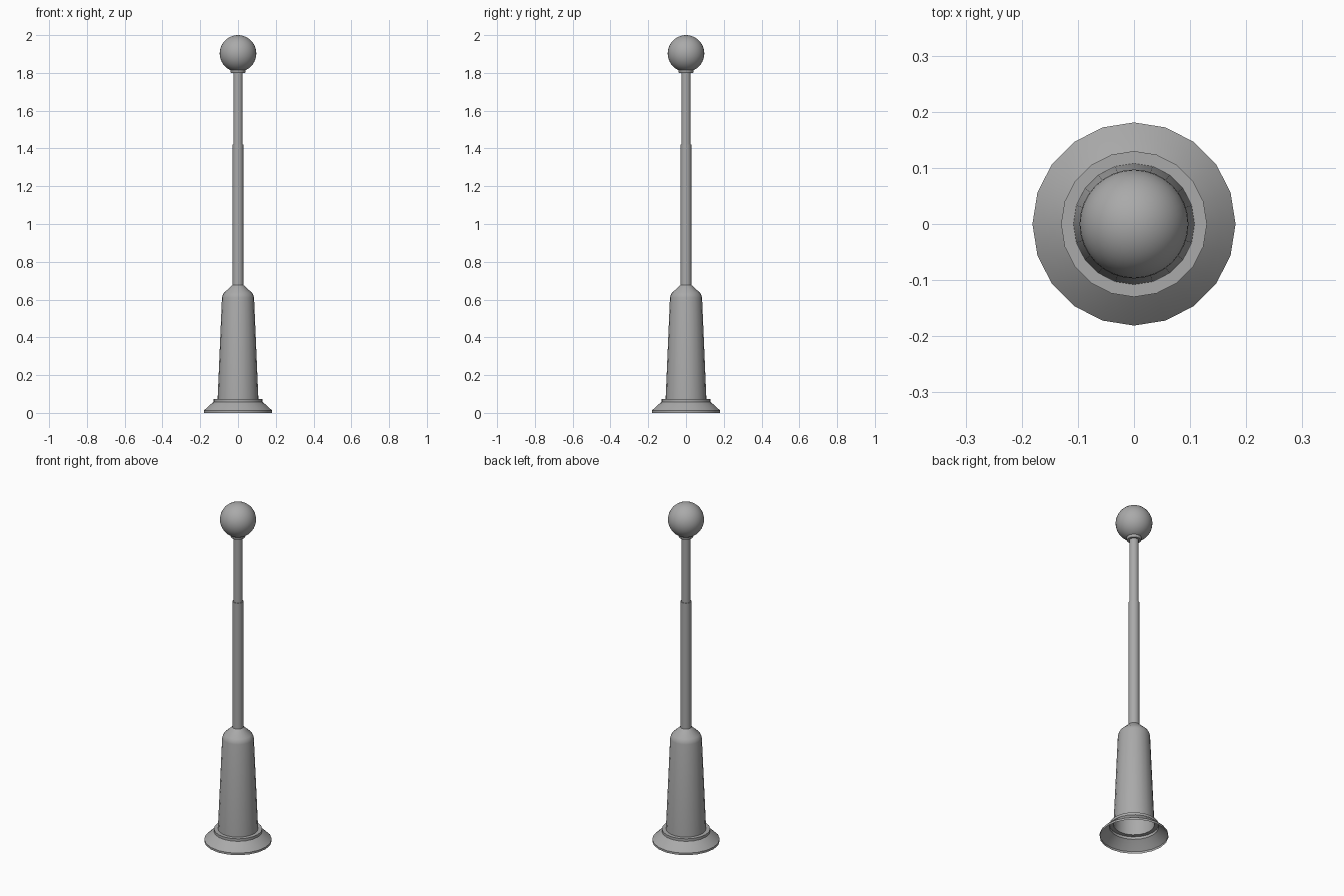
import bpy, bmesh, math

default = bpy.data.objects.get("Cube")
if default:
    bpy.data.objects.remove(default, do_unlink=True)

GREY = (0.4, 0.4, 0.4, 1)
metal = bpy.data.materials.new("grey_metal")
metal.use_nodes = True
metal.diffuse_color = GREY
metal.node_tree.nodes["Principled BSDF"].inputs["Base Color"].default_value = GREY


def finish(obj, name):
    obj.name = name
    obj.data.materials.clear()
    obj.data.materials.append(metal)
    bpy.ops.object.select_all(action='DESELECT')
    obj.select_set(True)
    bpy.context.view_layer.objects.active = obj
    bpy.ops.object.shade_smooth_by_angle(angle=math.radians(30))


def lathe(name, profile, sides=20):
    """Turn a (radius, height) profile, listed bottom to top, around z."""
    bm = bmesh.new()
    rings = []
    for r, z in profile:
        angles = [math.tau * i / sides for i in range(sides)]
        rings.append([bm.verts.new((r * math.cos(a), r * math.sin(a), z)) for a in angles])
    for low, high in zip(rings, rings[1:]):
        for i in range(sides):
            j = (i + 1) % sides
            bm.faces.new((low[i], low[j], high[j], high[i]))
    mesh = bpy.data.meshes.new(name)
    bm.to_mesh(mesh)
    bm.free()
    obj = bpy.data.objects.new(name, mesh)
    bpy.context.collection.objects.link(obj)
    finish(obj, name)


# Flared foot, open underneath, with a flat rim
lathe("foot", [(0.181, 0), (0.181, 0.012), (0.155, 0.037), (0.13, 0.058),
               (0.13, 0.073), (0.108, 0.073)])

# Tapered pedestal with a rounded shoulder
lathe("pedestal", [(0.108, 0.073), (0.085, 0.61), (0.082, 0.622),
                   (0.074, 0.636), (0.03, 0.676)])

# Slim pole in two diameters
lathe("pole", [(0.029, 0.67), (0.029, 1.42), (0.025, 1.42), (0.025, 1.8)])

# Collar holding the globe
lathe("collar", [(0.025, 1.8), (0.037, 1.8), (0.04, 1.806), (0.04, 1.82)])

# Globe
bpy.ops.mesh.primitive_uv_sphere_add(segments=32, ring_count=20, radius=0.097,
                                     location=(0, 0, 1.903))
finish(bpy.context.object, "globe")
